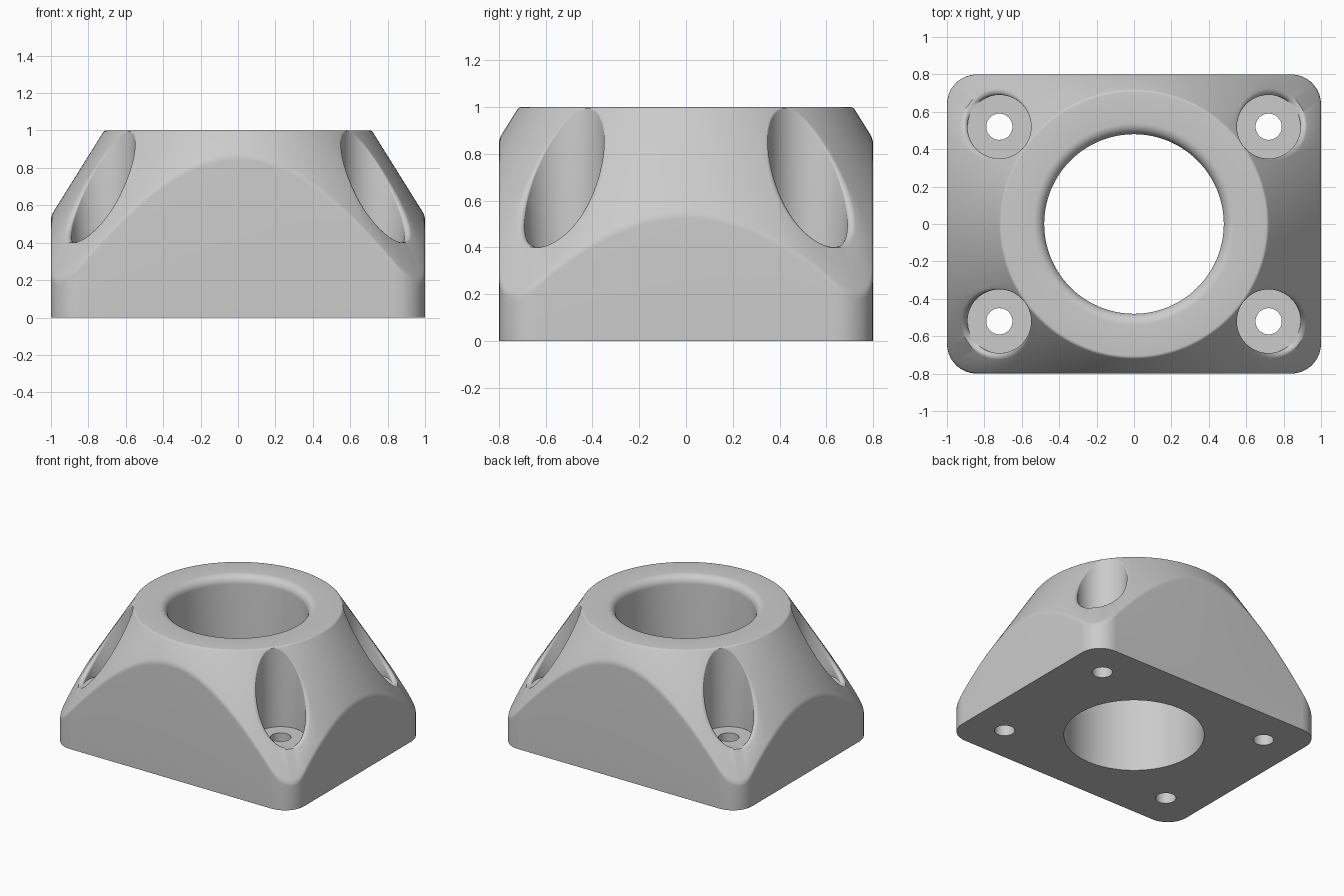
import bpy, bmesh, math
from mathutils import Vector

if "Cube" in bpy.data.objects:
    bpy.data.objects.remove(bpy.data.objects["Cube"])

HALF_X, HALF_Y, CORNER = 1.0, 0.8, 0.16      # base footprint
TOP_R, SLOPE = 0.715, 1.6                    # cone rim radius at z = 1, fall per unit radius
BORE = 0.48
POCKET_X, POCKET_Y, POCKET_R, FLOOR, SCREW_R = 0.72, 0.52, 0.17, 0.4, 0.07


def fillet(a, b, c, radius, segs):
    """Arc that rounds corner b of the path a-b-c."""
    a, b, c = Vector(a), Vector(b), Vector(c)
    u, v = (a - b).normalized(), (c - b).normalized()
    half = u.angle(v) / 2
    centre = b + (u + v).normalized() * radius / math.sin(half)
    t = radius / math.tan(half)
    p, q = b + u * t - centre, b + v * t - centre
    ang = p.angle(q)
    return [centre + (p * math.sin((1 - k / segs) * ang) + q * math.sin(k / segs * ang))
            / math.sin(ang) for k in range(segs + 1)]


def cone_z(r):
    return 1 - SLOPE * (r - TOP_R)


def footprint(th):
    """Radius of the rounded rectangle in direction th."""
    ux, uy = abs(math.cos(th)), abs(math.sin(th))
    r = min(HALF_X / max(ux, 1e-9), HALF_Y / max(uy, 1e-9))
    cx, cy = HALF_X - CORNER, HALF_Y - CORNER
    if r * ux > cx and r * uy > cy:
        d = cx * ux + cy * uy
        r = d + math.sqrt(max(0, d * d - cx * cx - cy * cy + CORNER ** 2))
    return r


def sweep(name, angles, profile, centre=(0, 0), closed=True):
    """Skin the (radius, z) profile of each angle around a vertical axis."""
    bm = bmesh.new()
    cols = [[bm.verts.new((centre[0] + r * math.cos(t), centre[1] + r * math.sin(t), z))
             for r, z in profile(t)] for t in angles]
    n = len(cols[0])
    for i, col in enumerate(cols):
        nxt = cols[(i + 1) % len(cols)]
        for j in range(n if closed else n - 1):
            k = (j + 1) % n
            bm.faces.new((col[j], nxt[j], nxt[k], col[k]))
    if not closed:
        bm.faces.new([c[0] for c in cols])
        bm.faces.new([c[-1] for c in cols])
    bmesh.ops.remove_doubles(bm, verts=bm.verts, dist=1e-5)
    bmesh.ops.recalc_face_normals(bm, faces=bm.faces)
    me = bpy.data.meshes.new(name)
    bm.to_mesh(me)
    bm.free()
    ob = bpy.data.objects.new(name, me)
    bpy.context.collection.objects.link(ob)
    return ob


# Body: conical block on a rounded rectangular base with a central bore
def body_profile(th):
    r = footprint(th)
    edge, rim, lip = (r, cone_z(r)), (TOP_R, 1), (BORE, 1)
    return ([(BORE, 0), (r, 0)]
            + fillet((r, 0), edge, rim, 0.08, 4)
            + fillet(edge, rim, lip, 0.02, 4)
            + fillet(rim, lip, (BORE, 0), 0.06, 8))


angles = {round(2 * math.pi * i / 288, 6) for i in range(288)}
for x, y in ((HALF_X, HALF_Y - CORNER), (HALF_X - CORNER, HALF_Y)):
    t = math.atan2(y, x)
    angles |= {round(a, 6) for a in (t, math.pi - t, math.pi + t, 2 * math.pi - t)}
body = sweep("flange_body", sorted(angles), body_profile)

grey = bpy.data.materials.new("plain grey")
grey.diffuse_color = (0.6, 0.6, 0.6, 1)
grey.use_nodes = True
grey.node_tree.nodes["Principled BSDF"].inputs["Base Color"].default_value = grey.diffuse_color
body.data.materials.append(grey)

# Screw pockets: counterbore with rounded rim, flat floor and through hole
for sx in (-1, 1):
    for sy in (-1, 1):
        c = Vector((sx * POCKET_X, sy * POCKET_Y))

        def pocket_profile(t):
            u = Vector((math.cos(t), math.sin(t)))
            p = c + u * POCKET_R
            z = cone_z(p.length)
            s = -SLOPE * u.dot(p.normalized())
            arc = fillet((POCKET_R, z - 1), (POCKET_R, z), (POCKET_R + 1, z + s), 0.02, 6)
            arc = [(r, max(h, FLOOR)) for r, h in arc]
            return ([(SCREW_R, -0.1), (SCREW_R, FLOOR), (POCKET_R, FLOOR)]
                    + arc + [(arc[-1][0], 1.2)])

        cutter = sweep("pocket_cutter", [2 * math.pi * (i + 0.5) / 72 for i in range(72)],
                       pocket_profile, c, closed=False)
        cutter.hide_render = True
        mod = body.modifiers.new("pocket", "BOOLEAN")
        mod.operation, mod.solver, mod.object = "DIFFERENCE", "EXACT", cutter
        bpy.context.view_layer.objects.active = body
        bpy.ops.object.modifier_apply(modifier=mod.name)
        bpy.data.objects.remove(cutter)

# Smooth curved surfaces, keep real edges crisp
bpy.ops.object.select_all(action="DESELECT")
body.select_set(True)
bpy.context.view_layer.objects.active = body
bpy.ops.object.shade_smooth_by_angle(angle=math.radians(30))
